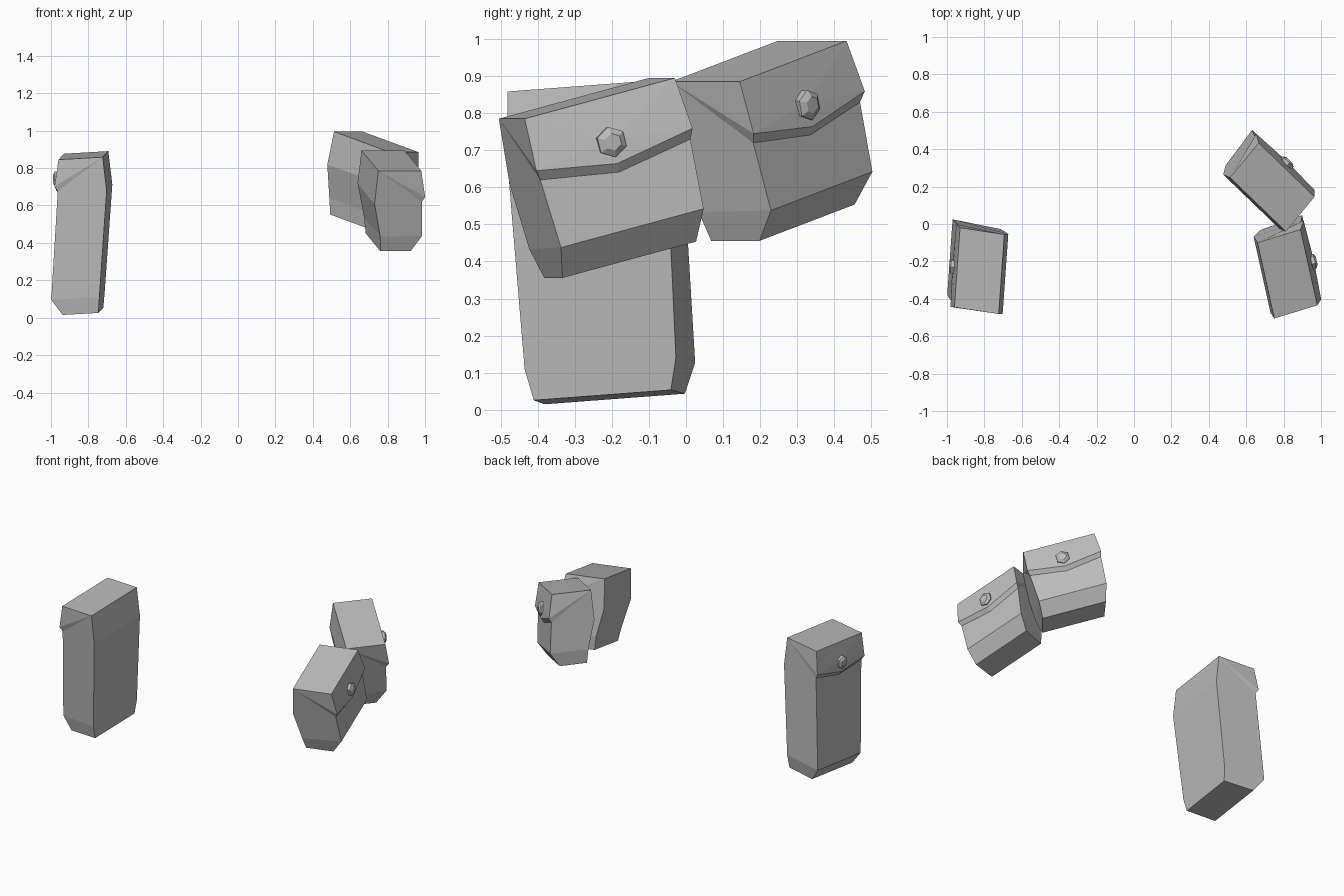
import bpy, bmesh, math
from mathutils import Vector, Matrix

if "Cube" in bpy.data.objects:
    bpy.data.objects.remove(bpy.data.objects["Cube"], do_unlink=True)

grey = bpy.data.materials.new("plain grey")
grey.use_nodes = True
colour = (0.5, 0.5, 0.5, 1)
grey.diffuse_color = colour
grey.node_tree.nodes["Principled BSDF"].inputs["Base Color"].default_value = colour


def finish(bm, name):
    bmesh.ops.recalc_face_normals(bm, faces=bm.faces)
    mesh = bpy.data.meshes.new(name)
    bm.to_mesh(mesh)
    bm.free()
    mesh.materials.append(grey)
    bpy.context.collection.objects.link(bpy.data.objects.new(name, mesh))


def pouch(name, corner, out, wide, up, low, front, back):
    """Flapped pouch; corner is the front top end of the flap.
    low is the body height, front and back are depths at (lower edge, base)."""
    corner, out, wide, up = map(Vector, (corner, out, wide, up))

    def place(w, d, u):
        return corner + wide * w + out * d + up * u

    base = low - 0.085
    # mirrored pairs: (start, end) along the width, then depth and height
    pairs = {
        "top_back": (0, 1, -0.24, 0),
        "top_front": (0, 1, 0, 0),
        "flap": (-0.03, 1.01, 0.03, -0.142),
        "ledge": (-0.01, 0.99, 0.015, -0.17),
        "mid_back": (-0.03, 0.98, -0.25, -0.18),
        "low_back": (-0.04, 0.92, back[0], low),
        "low_front": (0, 0.95, front[0], low),
        "base_back": (0, 0.87, back[1], base),
        "base_front": (0, 0.89, front[1], base),
    }
    bm = bmesh.new()
    v = {}
    for key, (a, b, d, u) in pairs.items():
        v[key] = [bm.verts.new(place(w, d, u)) for w in (a, b)]
    tip = bm.verts.new(place(0.48, 0.038, -0.18))
    tip_in = bm.verts.new(place(0.49, 0.02, -0.205))
    crown = bm.verts.new(place(0.48, 0.028, -0.115))

    # bands running across the width
    loop = ["low_front", "base_front", "base_back", "low_back",
            "mid_back", "top_back", "top_front"]
    for a, b in zip(loop, loop[1:]):
        bm.faces.new((v[a][0], v[a][1], v[b][1], v[b][0]))
    bm.faces.new((v["low_front"][0], v["low_front"][1], v["ledge"][1],
                  tip_in, v["ledge"][0]))
    bm.faces.new((v["top_front"][0], v["top_front"][1], crown))

    # both ends and the halves of the pointed flap
    for i in (0, 1):
        p = {key: pair[i] for key, pair in pairs_of(v)}
        bm.faces.new((p["top_front"], p["flap"], crown))
        bm.faces.new((p["flap"], tip, crown))
        bm.faces.new((p["flap"], p["ledge"], tip_in, tip))
        bm.faces.new((p["top_back"], p["top_front"], p["flap"]))
        bm.faces.new((p["top_back"], p["flap"], p["ledge"]))
        bm.faces.new((p["top_back"], p["ledge"], p["low_front"],
                      p["low_back"], p["mid_back"]))
        bm.faces.new((p["low_front"], p["base_front"],
                      p["base_back"], p["low_back"]))
    finish(bm, name)

    # six-sided bevelled button
    bm = bmesh.new()
    side = wide.normalized()
    centre = place(0.48, 0.025, -0.12)
    rings = []
    for r, d in ((0.04, -0.01), (0.042, 0.015), (0.024, 0.026)):
        ring = []
        for k in range(6):
            a = math.radians(60 * k + 30)
            ring.append(bm.verts.new(centre + out * d + side * r * math.cos(a)
                                     + up * r * math.sin(a)))
        rings.append(ring)
    for lo, hi in zip(rings, rings[1:]):
        for k in range(6):
            n = (k + 1) % 6
            bm.faces.new((lo[k], lo[n], hi[n], hi[k]))
    bm.faces.new(rings[0])
    bm.faces.new(rings[-1])
    finish(bm, name + "_button")


def pairs_of(v):
    return v.items()


# two small pouches share one shape, the second turned around z
out = Vector((0.957, 0.291, 0))
wide = Vector((-0.09, 0.405, 0.11))
up = Vector((0.075, -0.245, 0.965))
turn = Matrix.Rotation(math.radians(33.5), 3, "Z")
small = (-0.36, (0.033, -0.025), (-0.205, -0.194))
pouch("front_left_pouch", (0.98, -0.435, 0.785), out, wide, up, *small)
pouch("back_left_pouch", (0.965, 0.145, 0.885),
      turn @ out, turn @ wide, turn @ up, *small)

# tall pouch on the other side
pouch("tall_right_pouch", (-0.96, -0.445, 0.845), (-0.986, 0.15, -0.056),
      (0.03, 0.425, 0.032), (-0.067, -0.07, 0.992),
      -0.75, (0.09, 0.034), (-0.172, -0.16))
